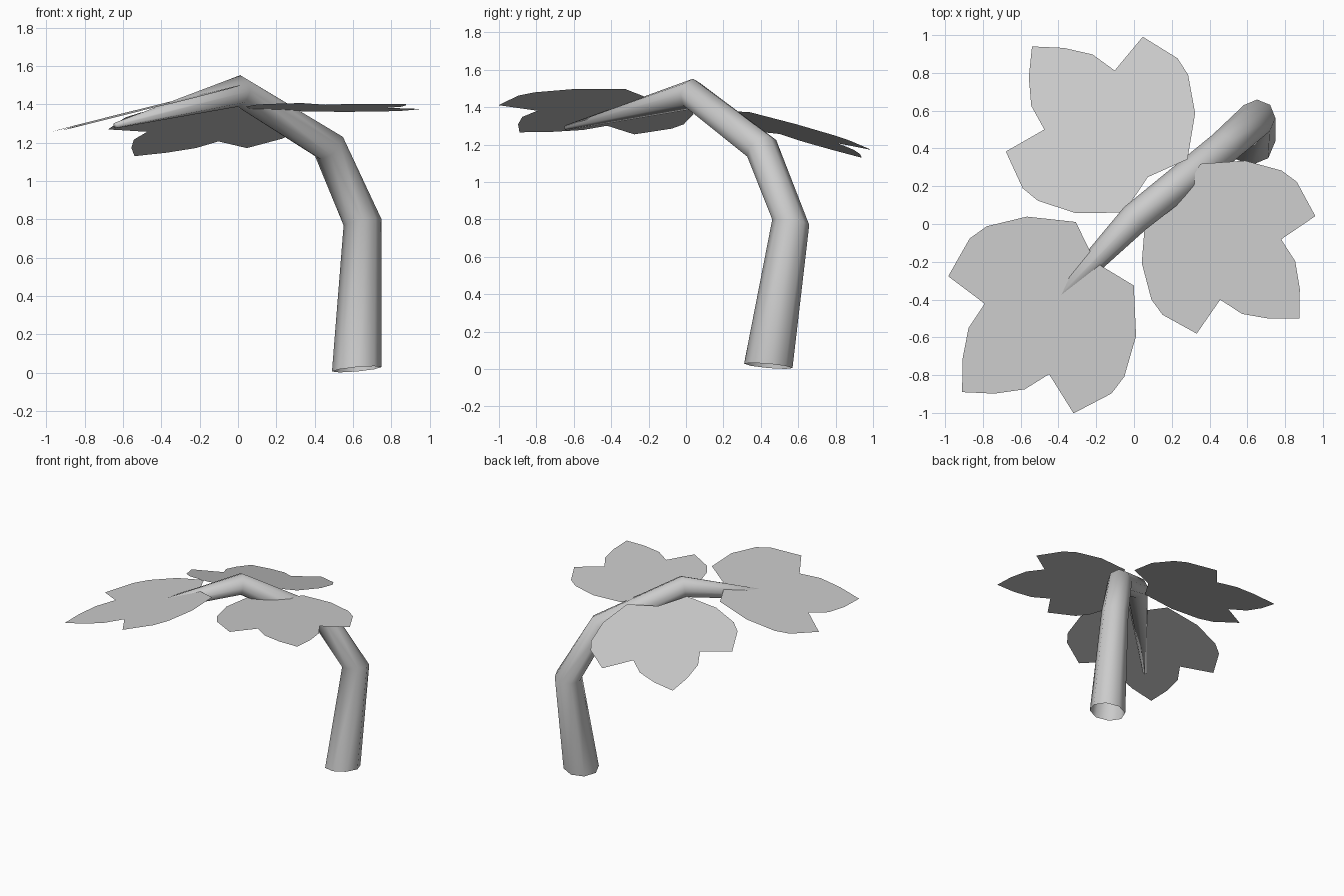
import bpy, bmesh, math
from mathutils import Vector

if "Cube" in bpy.data.objects:
    bpy.data.objects.remove(bpy.data.objects["Cube"])


def finish(bm, name):
    mesh = bpy.data.meshes.new(name)
    bm.to_mesh(mesh)
    bm.free()
    obj = bpy.data.objects.new(name, mesh)
    bpy.context.collection.objects.link(obj)
    return obj


# Curved stem: eight-sided tapering tube, open at the base
SIDES = 8
RINGS = [  # centre, radius, ring normal
    ((0.62, 0.44, 0.017), 0.13, (-0.09, 0.09, 1)),
    ((0.65, 0.56, 0.785), 0.10, (-0.17, 0.15, 1)),
    ((0.475, 0.405, 1.18), 0.09, (-0.55, -0.46, 0.65)),
    ((0.005, 0.03, 1.47), 0.083, (-0.7, -0.7, 0.12)),
    ((-0.64, -0.64, 1.29), 0.015, (-0.7, -0.7, -0.18)),
]
bm = bmesh.new()
rings = []
for centre, radius, normal in RINGS:
    n = Vector(normal).normalized()
    side = Vector((1, -1, 0))
    side = (side - n * side.dot(n)).normalized()
    up = n.cross(side)
    ring = []
    for i in range(SIDES):
        a = 2 * math.pi * i / SIDES
        ring.append(bm.verts.new(Vector(centre) + radius * (side * math.cos(a) + up * math.sin(a))))
    rings.append(ring)
for lo, hi in zip(rings, rings[1:]):
    for i in range(SIDES):
        j = (i + 1) % SIDES
        bm.faces.new((lo[i], lo[j], hi[j], hi[i]))
bm.faces.new(rings[-1])
for f in bm.faces:
    f.smooth = True
stem = finish(bm, "stem")

# Half leaf outline (along the midrib, sideways), mirrored for the other half
HALF = [(0.015, 0.205), (0.17, 0.385), (0.343, 0.485), (0.442, 0.50), (0.64, 0.442),
        (0.60, 0.227), (0.735, 0.198), (0.855, 0.113)]
LENGTH = 0.965
OUTLINE = [(0.075, 0)] + [(u, -v) for u, v in HALF] + [(LENGTH, 0)] + HALF[::-1]


# Flat three-lobed leaf lying in the plane z = a + b*x + c*y
def leaf(name, base, tip, plane):
    a, b, c = plane
    p, q = (Vector((x, y, a + b * x + c * y)) for x, y in (base, tip))
    along = (q - p) / LENGTH
    across = Vector((-b, -c, 1)).normalized().cross(along)
    bm = bmesh.new()
    bm.faces.new([bm.verts.new(p + along * u + across * v) for u, v in OUTLINE])
    return finish(bm, name)


leaf("leaf_front", (-0.143, -0.146), (-0.91, -0.89), (1.502, 0.248, 0.012))
leaf("leaf_right", (0.195, 0.185), (0.875, -0.50), (1.378, 0.0, -0.05))
leaf("leaf_back", (0.125, 0.19), (-0.54, 0.94), (1.44, 0.096, -0.275))
